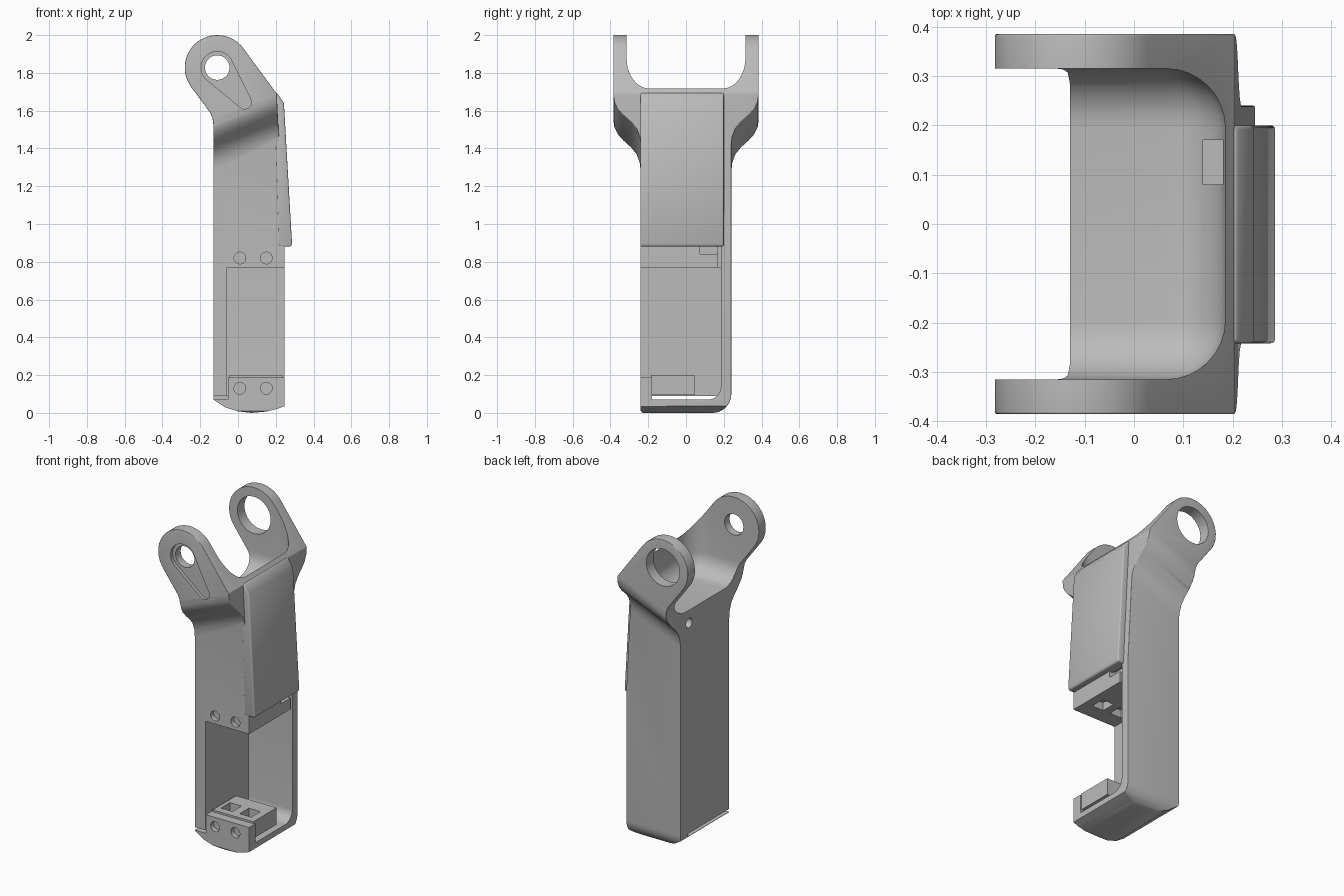
import bpy, bmesh
from math import sin, cos, radians, degrees, atan2, acos, hypot

if "Cube" in bpy.data.objects:
    bpy.data.objects.remove(bpy.data.objects["Cube"])

grey = bpy.data.materials.new("plain grey")
grey.use_nodes = True
COLOUR = (0.5, 0.5, 0.5, 1)
grey.diffuse_color = COLOUR
grey.node_tree.nodes["Principled BSDF"].inputs["Base Color"].default_value = COLOUR


def arc(cx, cz, r, a, b, n=16):
    return [(cx + r * cos(radians(a + (b - a) * i / n)),
             cz + r * sin(radians(a + (b - a) * i / n))) for i in range(n + 1)]


def prism(name, pts, axis, lo, hi, shear=None):
    """Extrude a profile along x (pts are y,z) or along y (pts are x,z)."""
    bm = bmesh.new()
    def loop(t):
        out = []
        for u, z in pts:
            p = (t, u, z) if axis == "x" else (u, t, z)
            out.append(bm.verts.new(shear(*p) if shear else p))
        return out
    a, b = loop(lo), loop(hi)
    bm.faces.new(a)
    bm.faces.new(b[::-1])
    for i in range(len(a)):
        j = (i + 1) % len(a)
        bm.faces.new((a[j], a[i], b[i], b[j]))
    bmesh.ops.recalc_face_normals(bm, faces=bm.faces)
    me = bpy.data.meshes.new(name)
    bm.to_mesh(me)
    bm.free()
    me.materials.append(grey)
    ob = bpy.data.objects.new(name, me)
    bpy.context.collection.objects.link(ob)
    return ob


def box(name, x, y, z):
    return prism(name, [(y[0], z[0]), (y[1], z[0]), (y[1], z[1]), (y[0], z[1])], "x", *x)


def apply(ob, mod):
    bpy.context.view_layer.objects.active = ob
    bpy.ops.object.modifier_apply(modifier=mod.name)


def boolean(ob, tool, op="DIFFERENCE"):
    m = ob.modifiers.new("cut", "BOOLEAN")
    m.operation, m.object, m.solver = op, tool, "EXACT"
    apply(ob, m)
    bpy.data.objects.remove(tool)


def bevel(ob, width, segments=3):
    m = ob.modifiers.new("round", "BEVEL")
    m.width, m.segments, m.angle_limit = width, segments, radians(40)
    apply(ob, m)


def drill(ob, u, z, r, axis, lo, hi):
    boolean(ob, prism("drill", arc(u, z, r, 0, 348.75, 31), axis, lo, hi))


# Body: side outline crossed with the flaring fork outline
EX, EZ = -0.11, 1.828
side = [(-0.13, 0.07), (-0.07, 0.03), (0, 0.008), (0.07, 0), (0.15, 0.007),
        (0.21, 0.022), (0.245, 0.035), (0.245, 0.9), (0.205, 1.69)]
side += arc(EX, EZ, 0.172, 36, 216, 28)
side += [(-0.148, 1.59), (-0.135, 1.56), (-0.13, 1.52)]
body = prism("handle_body", side, "y", -0.5, 0.5)

flare = [(0.24, 1.28), (0.245, 1.325), (0.262, 1.37), (0.29, 1.405), (0.335, 1.445),
         (0.362, 1.475), (0.379, 1.51), (0.385, 1.55), (0.385, 2.6)]
fork = [(-0.24, 0.01), (-0.23, 0)] + arc(0.14, 0.1, 0.1, -90, 0, 10)
fork += flare + [(-y, z) for y, z in reversed(flare)]
rise = lambda x, y, z: (x, y, z + (0.4 * (x + 0.13) if z > 1 else 0))
boolean(body, prism("fork", fork, "x", -0.6, 0.6, rise), "INTERSECT")

# Round the fork edges and the rear corner
bm = bmesh.new()
bm.from_mesh(body.data)
edges = []
for e in bm.edges:
    mid = (e.verts[0].co + e.verts[1].co) / 2
    if len(e.link_faces) == 2 and e.calc_face_angle(0) > radians(40):
        if mid.z > 1.45 or (mid.y > 0.1 and mid.x > 0):
            edges.append(e)
bmesh.ops.bevel(bm, geom=edges, offset=0.03, segments=4, profile=0.5,
                affect="EDGES", clamp_overlap=True)
bm.to_mesh(body.data)
bm.free()

# Saddle between the two arms
saddle = box("saddle", (-0.9, 0.185), (-0.315, 0.315), (1.48, 2.6))
bevel(saddle, 0.12, 8)
boolean(body, saddle)

# Open bay, seam under the side wall
bay = [(-0.5, 0.07)] + arc(0.115, 0.14, 0.07, -90, 0, 8) + [(0.185, 0.77), (-0.5, 0.77)]
boolean(body, prism("bay", bay, "x", -0.057, 0.5))
boolean(body, box("seam", (-0.5, 0), (-0.5, 0.165), (0.072, 0.09)))

# Upper block: side gap, notch and underside sockets
boolean(body, box("gap", (0.1, 0.5), (0.168, 0.185), (0.7, 0.88)))
boolean(body, box("notch", (0.2, 0.5), (0.075, 0.168), (0.84, 0.89)))
for x in (0.02, 0.15):
    boolean(body, box("socket", (x - 0.04, x + 0.04), (-0.14, -0.05), (0.7, 0.82)))
    drill(body, x - 0.01 if x < 0.1 else x, 0.82, 0.031, "y", -0.5, -0.21)

# Arm eyes, slotted recess, cable openings
drill(body, EX, EZ, 0.065, "y", -0.5, 0)
drill(body, EX, EZ, 0.115, "y", 0, 0.5)
tx, tz, big, small = 0.035, 1.645, 0.085, 0.036
d = hypot(tx - EX, tz - EZ)
t = degrees(atan2(tz - EZ, tx - EX))
o = degrees(acos((big - small) / d))
slot = arc(EX, EZ, big, t + o, t + 360 - o, 24) + arc(tx, tz, small, t - o, t + o, 12)
boolean(body, prism("slot", slot, "y", -0.5, -0.365))
drill(body, 0.155, 1.4, 0.03, "x", -0.5, -0.08)
boolean(body, box("cable_slot", (0.14, 0.18), (0.08, 0.17), (1.38, 1.6)))

# Cover plate on the outer side
plate = prism("cover_plate", [(0.215, 0.88), (0.28, 0.88), (0.286, 0.895), (0.243, 1.64),
                              (0.206, 1.695), (0.19, 1.69)], "y", -0.242, 0.2)
bevel(plate, 0.015)

# Foot panel and terminal block
panel = box("foot_panel", (-0.053, 0.245), (-0.24, -0.18), (0.05, 0.188))
for x in (0.01, 0.15):
    drill(panel, x, 0.13, 0.031, "y", -0.5, -0.21)
terminal = box("terminal_block", (-0.045, 0.235), (-0.185, 0.045), (0.095, 0.2))
for x in (0.02, 0.15):
    boolean(terminal, box("socket", (x - 0.04, x + 0.04), (-0.14, -0.05), (0.14, 0.3)))

# Smooth rounded surfaces, keep edges sharp
for ob in (body, plate, panel, terminal):
    bpy.ops.object.select_all(action="DESELECT")
    ob.select_set(True)
    bpy.context.view_layer.objects.active = ob
    bpy.ops.object.shade_smooth_by_angle(angle=radians(30))
